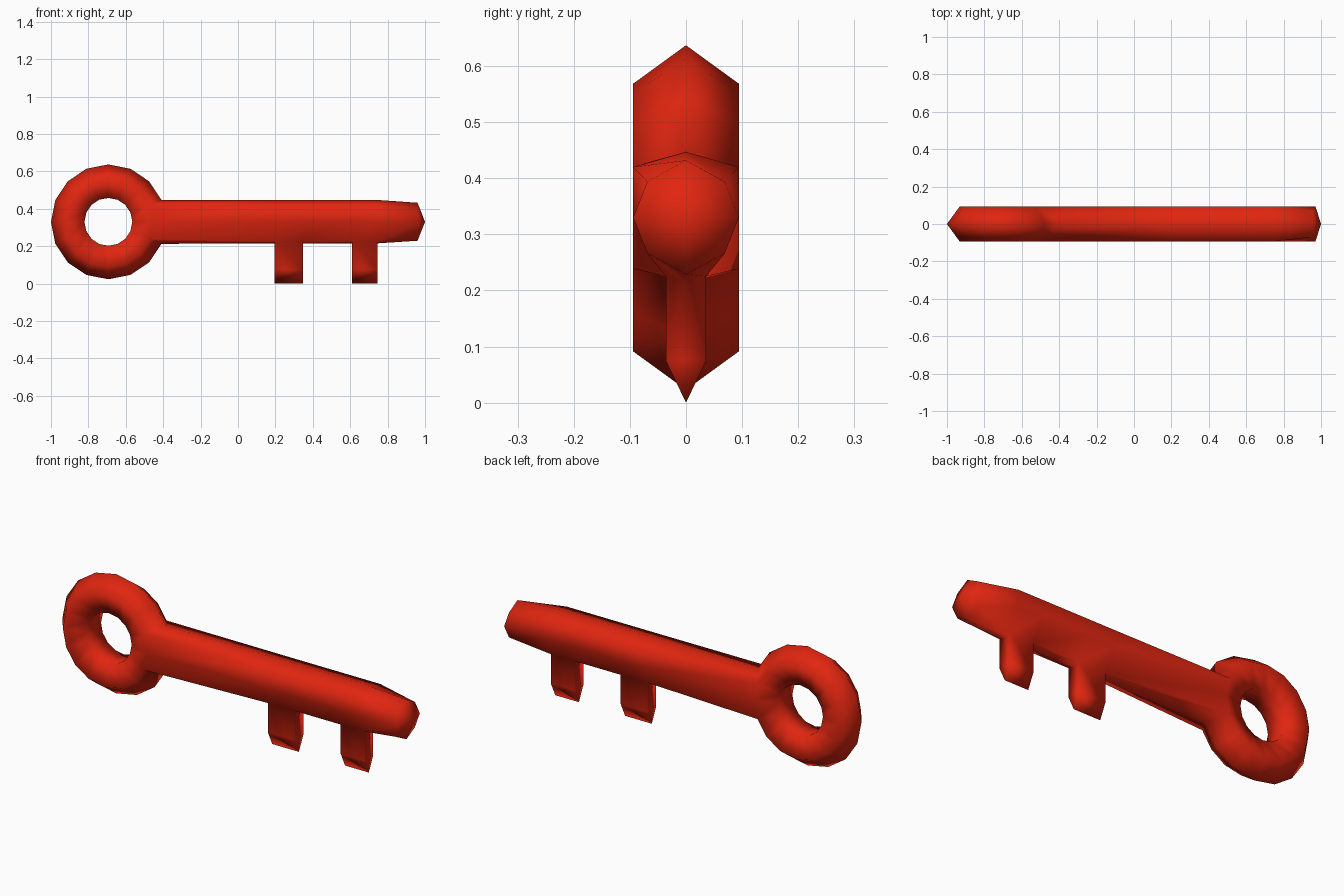
import bpy
import bmesh
from math import cos, sin, pi

cube = bpy.data.objects.get("Cube")
if cube:
    bpy.data.objects.remove(cube)

red = bpy.data.materials.new("red")
red.use_nodes = True
colour = (0.75, 0.019, 0.005, 1)
red.diffuse_color = colour
red.node_tree.nodes["Principled BSDF"].inputs["Base Color"].default_value = colour

bm = bmesh.new()


def bridge(a, b, skip=()):
    n = len(a)
    for i in range(n):
        if i not in skip:
            j = (i + 1) % n
            bm.faces.new((a[i], a[j], b[j], b[i]))


# Bow ring: five-sided section swept around the hole, point outwards
SEGMENTS = 16
CX, CZ = -0.693, 0.33
MAJOR, MINOR = 0.208, 0.099
rings = []
for s in range(SEGMENTS):
    a = 2 * pi * s / SEGMENTS
    ring = []
    for k in range(5):
        t = 2 * pi * k / 5
        r = MAJOR + MINOR * cos(t)
        ring.append(bm.verts.new((CX + r * cos(a), MINOR * sin(t), CZ + r * sin(a))))
    rings.append(ring)
for s in range(SEGMENTS):
    # Leave the outer faces open where the shaft joins
    joint = s in (0, SEGMENTS - 1)
    bridge(rings[s], rings[(s + 1) % SEGMENTS], (0, 4) if joint else ())

# Shaft: continues the opening in the ring; its underside narrows to the teeth
HALF = MINOR * sin(2 * pi / 5)
up, mid, low = rings[1], rings[0], rings[-1]
root = [up[0], up[1], mid[1], low[1], low[0], low[4], mid[4], up[4]]
UNDERSIDE = (3, 4)


def shaft_loop(x, x_side, top, upper, lower, bottom):
    (uy, uz), (ly, lz) = upper, lower
    shape = [(x, 0, top), (x, uy, uz), (x_side, HALF, 0), (x, ly, lz),
             (x, 0, bottom), (x, -ly, lz), (x_side, -HALF, 0), (x, -uy, uz)]
    return [bm.verts.new((px, y, CZ + z)) for px, y, z in shape]


loops = [shaft_loop(x, x, 0.117, (HALF, 0.09), (0.036, -0.105), -0.115)
         for x in (0.195, 0.347, 0.61, 0.745)]
end = shaft_loop(0.96, 0.97, 0.102, (0.069, 0.064), (0.069, -0.064), -0.101)
bridge(root, loops[0])
bridge(loops[0], loops[1], UNDERSIDE)
bridge(loops[1], loops[2])
bridge(loops[2], loops[3], UNDERSIDE)
bridge(loops[3], end)

# Pointed tip
tip = bm.verts.new((1.0, 0, CZ))
for i in range(8):
    bm.faces.new((end[i], end[(i + 1) % 8], tip))

# Teeth: drawn down from the underside to a wedge-shaped edge
for first, last in (loops[:2], loops[2:]):
    sides = []
    for loop in (first, last):
        x = loop[0].co.x
        lower = [bm.verts.new((x, y, z))
                 for y, z in ((-0.036, 0.075), (0, 0), (0.036, 0.075))]
        sides.append([loop[5]] + lower + [loop[3]])
        bm.faces.new(sides[-1] + [loop[4]])
    bridge(*sides, skip=(4,))

bmesh.ops.recalc_face_normals(bm, faces=bm.faces)
mesh = bpy.data.meshes.new("key")
bm.to_mesh(mesh)
bm.free()
mesh.materials.append(red)
mesh.shade_smooth()
key = bpy.data.objects.new("key", mesh)
bpy.context.collection.objects.link(key)
